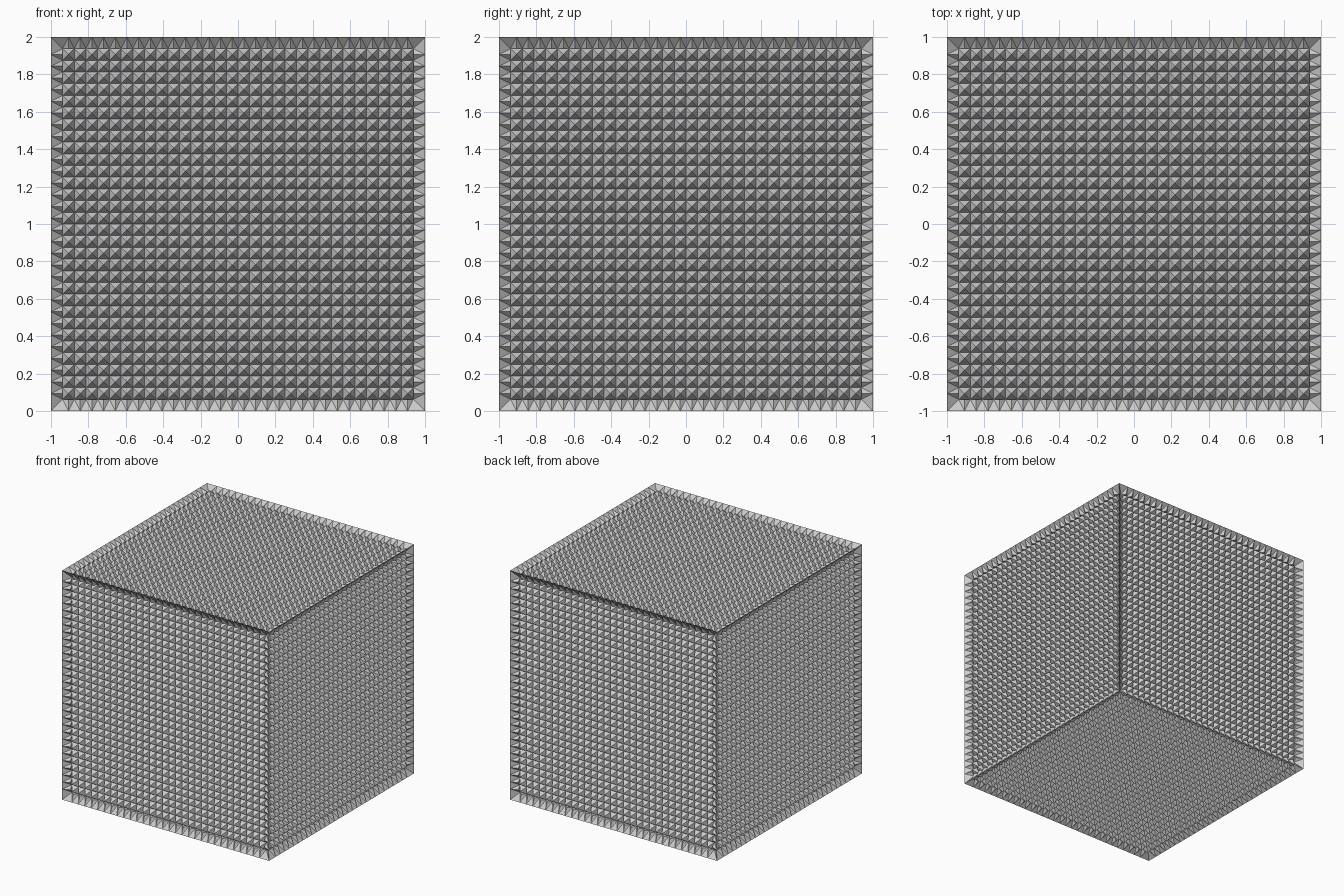
import bpy
import bmesh
from math import pi
from mathutils import Matrix, Vector

if "Cube" in bpy.data.objects:
    bpy.data.objects.remove(bpy.data.objects["Cube"])

CELLS = 30          # spikes along each side of a recessed panel
STEP = 0.0625       # cell width
RIM = 1 - CELLS * STEP / 2   # width of the sloping rim, 0.0625
DEPTH = 0.052       # how far the panel lies below the sharp cube edges
IN = 1 - RIM

bm = bmesh.new()


def add(m, *pts):
    """Add one face, moved by the matrix of its cube side."""
    bm.faces.new([bm.verts.new(m @ Vector(p)) for p in pts])


def panel(m):
    """Recessed field of square spikes that rise level with the cube side."""
    low = 1 - DEPTH
    for i in range(CELLS):
        for j in range(CELLS):
            x, y = -IN + i * STEP, -IN + j * STEP
            c = [(x, y, low), (x + STEP, y, low),
                 (x + STEP, y + STEP, low), (x, y + STEP, low)]
            tip = (x + STEP / 2, y + STEP / 2, 1)
            for k in range(4):
                add(m, c[k], c[(k + 1) % 4], tip)


def rim(m):
    """Sloping ledge down one edge of the side, with spikes pointing outward."""
    low = 1 - DEPTH
    add(m, (-1, -1, 1), (1, -1, 1), (IN, -IN, low), (-IN, -IN, low))
    for i in range(CELLS):
        x = -IN + i * STEP
        a, b = (x, -IN, low), (x + STEP, -IN, low)
        tip = (x + STEP / 2, -1, 1)
        ridge = (x + STEP / 2, -IN, low + 0.03)
        add(m, a, ridge, tip)
        add(m, ridge, b, tip)
        add(m, b, ridge, a)


# Six sides: four around x, plus the two ends
lift = Matrix.Translation((0, 0, 1))
turns = [Matrix.Rotation(k * pi / 2, 4, 'X') for k in range(4)]
turns += [Matrix.Rotation(s * pi / 2, 4, 'Y') for s in (1, -1)]
for turn in turns:
    panel(lift @ turn)
    for k in range(4):
        rim(lift @ turn @ Matrix.Rotation(k * pi / 2, 4, 'Z'))

# Weld and orient
bmesh.ops.remove_doubles(bm, verts=bm.verts, dist=1e-4)
for f in bm.faces:
    f.normal_update()
for f in bm.faces:
    # outward test against the nearest cube side
    c = f.calc_center_median() - Vector((0, 0, 1))
    k = max(range(3), key=lambda q: abs(c[q]))
    side = Vector((0, 0, 0))
    side[k] = 1 if c[k] > 0 else -1
    if f.normal.dot(side) < -0.01:
        f.normal_flip()

mesh = bpy.data.meshes.new("spiked_cube")
bm.to_mesh(mesh)
bm.free()
obj = bpy.data.objects.new("spiked_cube", mesh)
bpy.context.collection.objects.link(obj)
